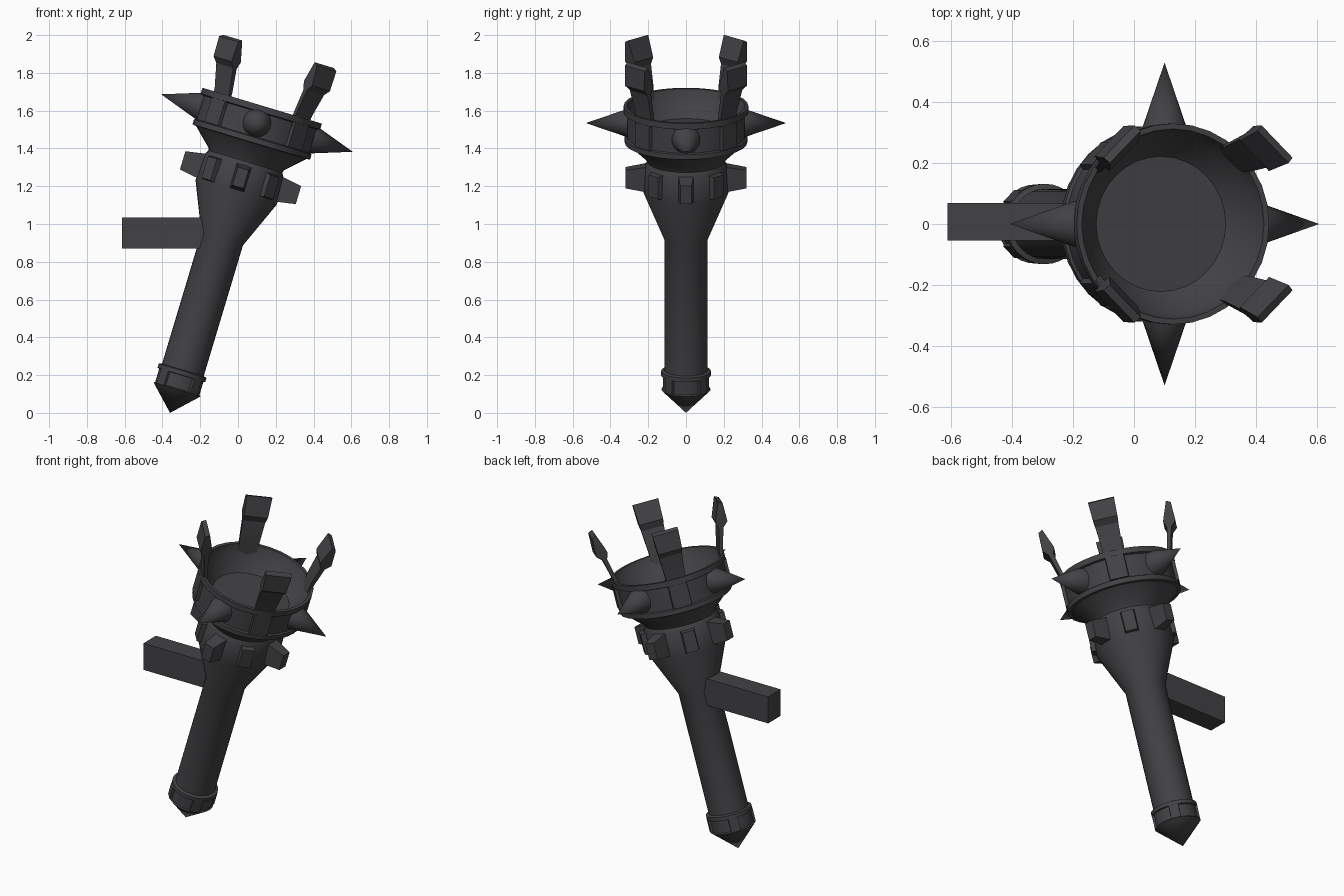
import bpy, bmesh, math
from mathutils import Matrix, Vector

if "Cube" in bpy.data.objects:
    bpy.data.objects.remove(bpy.data.objects["Cube"])

metal = bpy.data.materials.new("dark_iron")
metal.diffuse_color = (0.055, 0.054, 0.059, 1)
metal.use_nodes = True
metal.node_tree.nodes["Principled BSDF"].inputs["Base Color"].default_value = metal.diffuse_color

# the whole torch leans towards +x around its bottom tip
TILT = Matrix.Translation((-0.36, 0, 0)) @ Matrix.Rotation(math.radians(16.7), 4, 'Y')


def finish(name, bm, matrix=TILT):
    bmesh.ops.remove_doubles(bm, verts=bm.verts, dist=1e-5)
    bmesh.ops.recalc_face_normals(bm, faces=bm.faces)
    bm.transform(matrix)
    mesh = bpy.data.meshes.new(name)
    bm.to_mesh(mesh)
    bm.free()
    mesh.materials.append(metal)
    obj = bpy.data.objects.new(name, mesh)
    bpy.context.collection.objects.link(obj)
    bpy.ops.object.select_all(action='DESELECT')
    obj.select_set(True)
    bpy.context.view_layer.objects.active = obj
    bpy.ops.object.shade_smooth_by_angle(angle=math.radians(28))
    return obj


def lathe(name, profile, sides=32):
    """Revolve (radius, height) points that start and end on the axis."""
    bm = bmesh.new()
    rings = []
    for r, h in profile:
        n = 1 if r == 0 else sides
        rings.append([bm.verts.new((r * math.cos(2 * math.pi * i / sides),
                                    r * math.sin(2 * math.pi * i / sides), h))
                      for i in range(n)])
    for a, b in zip(rings, rings[1:]):
        for i in range(sides):
            j = (i + 1) % sides
            quad = [a[i % len(a)], a[j % len(a)], b[j % len(b)], b[i % len(b)]]
            bm.faces.new(list(dict.fromkeys(quad)))
    return finish(name, bm)


def spin(angle):
    return TILT @ Matrix.Rotation(math.radians(angle), 4, 'Z')


def block(name, angle, r0, r1, height, root, tip):
    """Tapered block pointing outward; root and tip are (width, height)."""
    bm = bmesh.new()
    bmesh.ops.create_cube(bm, size=1)
    for v in bm.verts:
        w, h = tip if v.co.x > 0 else root
        v.co = Vector((r1 if v.co.x > 0 else r0, v.co.y * w, height + v.co.z * h))
    return finish(name, bm, spin(angle))


# shaft with pointed foot and flared head
lathe("shaft", [(0, 0), (0.13, 0.13), (0.122, 0.135), (0.122, 0.208), (0.132, 0.21),
                (0.132, 0.232), (0.115, 0.238), (0.115, 0.96), (0.225, 1.22),
                (0.218, 1.365), (0.198, 1.40), (0, 1.40)])

# hollow cup with raised bands along its top and bottom
lathe("cup", [(0, 1.38), (0.20, 1.38), (0.21, 1.405), (0.305, 1.495), (0.325, 1.497),
              (0.325, 1.525), (0.315, 1.53), (0.315, 1.66), (0.33, 1.665), (0.33, 1.698),
              (0.312, 1.698), (0.295, 1.64), (0.222, 1.56), (0, 1.56)])

for k in range(4):
    straight, diagonal = 90 * k, 90 * k + 45

    # cone spikes around the cup
    bm = bmesh.new()
    bmesh.ops.create_cone(bm, cap_ends=True, segments=24, radius1=0.075, radius2=0,
                          depth=0.22,
                          matrix=Matrix.Translation((0.42, 0, 1.602))
                          @ Matrix.Rotation(math.radians(90), 4, 'Y'))
    finish(f"spike_{k}", bm, spin(straight))

    # plates on the cup, studs on the collar, plates on the foot ring
    block(f"cup_plate_{k}", diagonal, 0.30, 0.328, 1.597, (0.115, 0.135), (0.105, 0.135))
    block(f"collar_stud_{k}", straight, 0.19, 0.32, 1.30, (0.085, 0.145), (0.06, 0.10))
    block(f"collar_plate_{k}", diagonal, 0.19, 0.245, 1.30, (0.09, 0.14), (0.07, 0.12))
    block(f"foot_plate_{k}", diagonal, 0.10, 0.131, 0.171, (0.06, 0.08), (0.055, 0.08))

    # claws: (inner radius, outer radius, inner height, outer height, half width)
    bm = bmesh.new()
    rows = []
    for ri, ro, zi, zo, w in [(0.29, 0.308, 1.59, 1.59, 0.055),
                              (0.30, 0.322, 1.72, 1.72, 0.058),
                              (0.328, 0.355, 1.845, 1.845, 0.066),
                              (0.316, 0.385, 1.885, 1.875, 0.07),
                              (0.358, 0.383, 1.998, 1.985, 0.075)]:
        rows.append([bm.verts.new(c) for c in
                     ((ri, -w, zi), (ro, -w, zo), (ro, w, zo), (ri, w, zi))])
    for a, b in zip(rows, rows[1:]):
        for i in range(4):
            j = (i + 1) % 4
            bm.faces.new((a[i], a[j], b[j], b[i]))
    bm.faces.new(rows[0])
    bm.faces.new(rows[-1])
    finish(f"claw_{k}", bm, spin(diagonal))

# level wall bar holding the shaft
bm = bmesh.new()
bmesh.ops.create_cube(bm, size=1)
bmesh.ops.scale(bm, vec=(0.49, 0.123, 0.165), verts=bm.verts)
finish("wall_bar", bm, Matrix.Translation((-0.368, 0.007, 0.953)))
